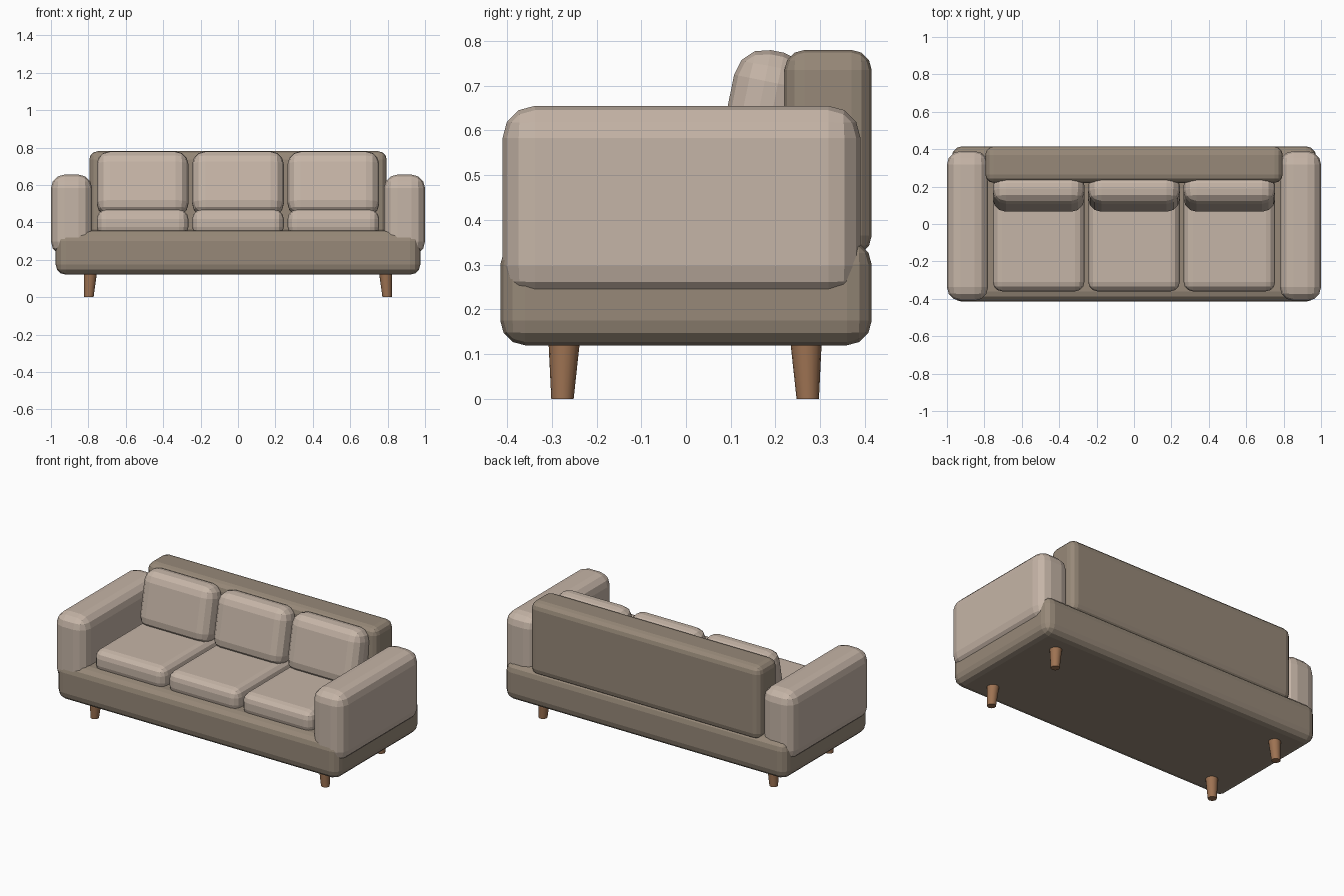
import bpy, bmesh
from mathutils import Matrix, Vector

cube = bpy.data.objects.get("Cube")
if cube:
    bpy.data.objects.remove(cube, do_unlink=True)


def material(name, rgb):
    m = bpy.data.materials.new(name)
    m.use_nodes = True
    m.diffuse_color = (*rgb, 1)
    bsdf = next(n for n in m.node_tree.nodes if n.type == "BSDF_PRINCIPLED")
    bsdf.inputs["Base Color"].default_value = (*rgb, 1)
    bsdf.inputs["Roughness"].default_value = 0.8
    return m


light_fabric = material("light_fabric", (0.56, 0.46, 0.385))
dark_fabric = material("dark_fabric", (0.31, 0.25, 0.19))
wood = material("wood", (0.34, 0.17, 0.085))


def finish(name, bm, mat):
    mesh = bpy.data.meshes.new(name)
    bm.to_mesh(mesh)
    bm.free()
    mesh.materials.append(mat)
    ob = bpy.data.objects.new(name, mesh)
    bpy.context.collection.objects.link(ob)
    return ob


def soft_box(name, low, high, radius, mat, segments=3, tilt=0):
    """Rounded box between two corners, tilted about x."""
    low, high = Vector(low), Vector(high)
    bm = bmesh.new()
    bmesh.ops.create_cube(bm, size=1, matrix=Matrix.Diagonal((*(high - low), 1)))
    ob = finish(name, bm, mat)
    ob.location = (low + high) / 2
    ob.rotation_euler.x = tilt
    bevel = ob.modifiers.new("rounding", "BEVEL")
    bevel.width = radius
    bevel.segments = segments
    return ob


def leg(name, x, y):
    """Tapered round leg that leans slightly outward."""
    bm = bmesh.new()
    bmesh.ops.create_cone(bm, cap_ends=True, segments=16, radius1=0.025,
                          radius2=0.036, depth=0.14)
    lean = Matrix.Identity(4)
    lean[0][2] = -0.06 if x > 0 else 0.06
    lean[1][2] = -0.03 if y > 0 else 0.03
    bm.transform(lean)
    ob = finish(name, bm, wood)
    ob.location = (x, y, 0.07)


# Frame
soft_box("base", (-0.975, -0.415, 0.12), (0.975, 0.415, 0.355), 0.055, dark_fabric)
soft_box("backrest", (-0.795, 0.22, 0.32), (0.795, 0.415, 0.78), 0.045, dark_fabric)

# Arms and legs on both sides
for side, s in (("left", 1), ("right", -1)):
    x = 0.89 * s
    soft_box(side + "_arm", (x - 0.11, -0.41, 0.225), (x + 0.11, 0.39, 0.655),
             0.072, light_fabric)
    for end, y in (("front", -0.274), ("back", 0.27)):
        leg(f"{end}_{side}_leg", 0.793 * s, y)

# Seat and back cushions
for place, x in (("right", -0.51), ("middle", 0), ("left", 0.51)):
    soft_box(place + "_seat_cushion", (x - 0.245, -0.36, 0.325),
             (x + 0.245, 0.23, 0.468), 0.05, light_fabric)
    soft_box(place + "_back_cushion", (x - 0.245, 0.085, 0.43),
             (x + 0.245, 0.255, 0.78), 0.07, light_fabric, tilt=-0.2)

# Smooth shading on the soft parts
bpy.ops.object.select_all(action="DESELECT")
for ob in bpy.context.scene.objects:
    if ob.type == "MESH" and ob.name.endswith("leg"):
        ob.select_set(True)
        bpy.context.view_layer.objects.active = ob
bpy.ops.object.shade_smooth_by_angle()
